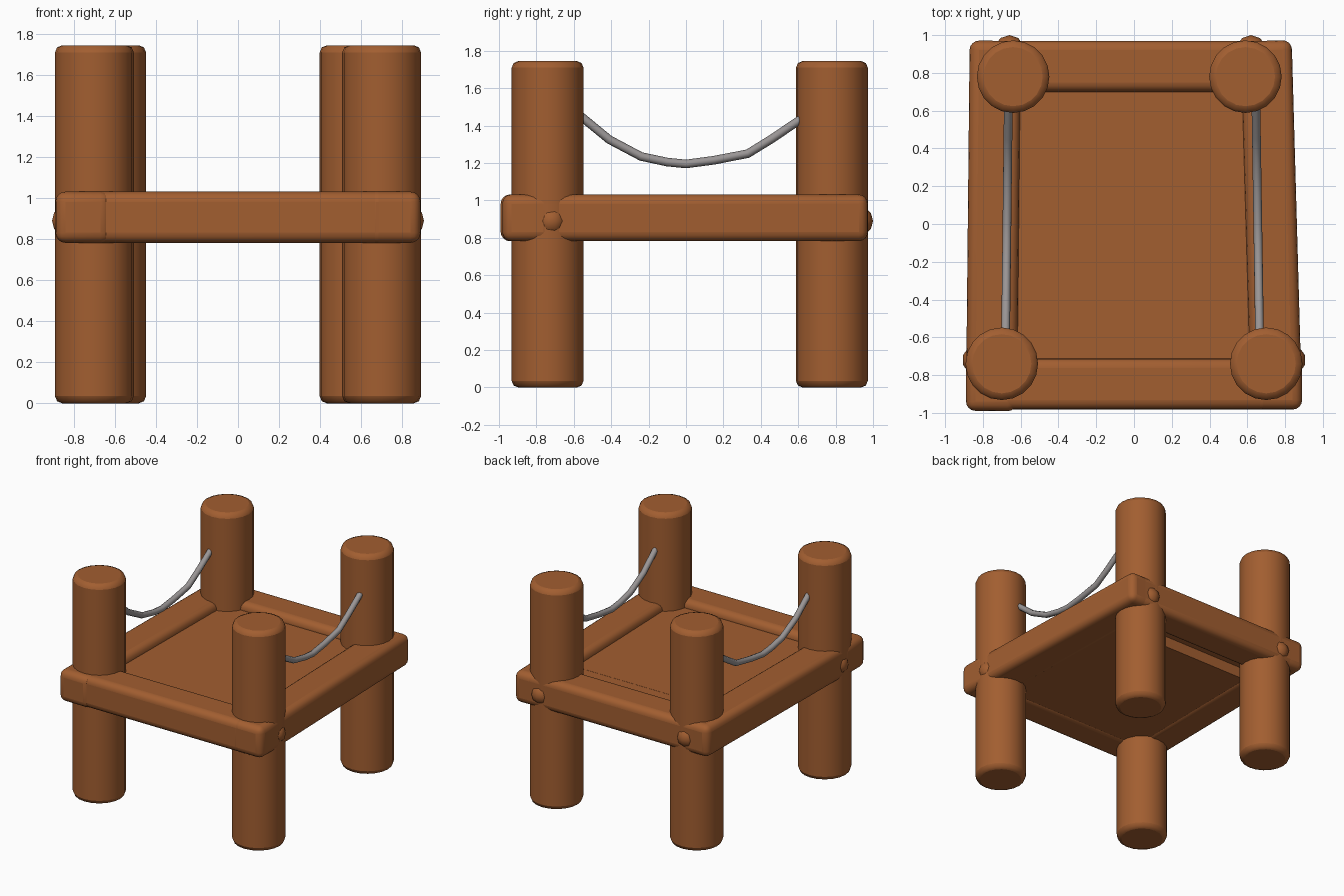
import bpy, math
from mathutils import Vector

if "Cube" in bpy.data.objects:
    bpy.data.objects.remove(bpy.data.objects["Cube"])


def material(name, rgb):
    m = bpy.data.materials.new(name)
    m.diffuse_color = (*rgb, 1)
    m.use_nodes = True
    m.node_tree.nodes["Principled BSDF"].inputs["Base Color"].default_value = m.diffuse_color
    return m


wood = material("brown wood", (0.36, 0.112, 0.03))
metal = material("grey metal", (0.32, 0.30, 0.30))


def finish(o, name, mat, angle=50):
    o.name = name
    o.data.materials.append(mat)
    bpy.ops.object.shade_smooth_by_angle(angle=math.radians(angle))
    return o


def soften(o, width, segments):
    mod = o.modifiers.new("soft edges", 'BEVEL')
    mod.width = width
    mod.segments = segments
    mod.limit_method = 'ANGLE'
    mod.angle_limit = math.radians(50)


def post(name, x, y, r=0.192, h=1.745):
    bpy.ops.mesh.primitive_cylinder_add(vertices=20, radius=r, depth=h, location=(x, y, h / 2))
    o = finish(bpy.context.object, name, wood)
    soften(o, 0.035, 2)


def beam(name, a, b, width=0.25, height=0.25):
    """Squared timber with rounded edges between two points."""
    a, b = Vector(a), Vector(b)
    d = b - a
    bpy.ops.mesh.primitive_cube_add(size=1, location=(a + b) / 2)
    o = bpy.context.object
    o.scale = (d.length, width, height)
    bpy.ops.object.transform_apply(location=False, rotation=False, scale=True)
    o.rotation_euler.z = math.atan2(d.y, d.x)
    finish(o, name, wood)
    soften(o, 0.05, 4)


def slab(name, x0, x1, y0, y1, z0, z1):
    bpy.ops.mesh.primitive_cube_add(size=1, location=((x0 + x1) / 2, (y0 + y1) / 2, (z0 + z1) / 2))
    o = bpy.context.object
    o.scale = (x1 - x0, y1 - y0, z1 - z0)
    finish(o, name, wood, 30)


# Four upright posts
posts = {"front_left": (-0.70, -0.74), "front_right": (0.70, -0.74),
         "back_left": (-0.64, 0.78), "back_right": (0.59, 0.78)}
for n, (x, y) in posts.items():
    post(n + "_post", x, y)

# Timber frame around the deck
Z = 0.907
beam("front_beam", (-0.89, -0.847, Z), (0.89, -0.847, Z), 0.27)
beam("back_beam", (-0.87, 0.835, Z), (0.83, 0.835, Z), 0.27)
beam("left_beam", (-0.755, -0.99, Z), (-0.735, 0.97, Z), 0.27)
beam("right_beam", (0.755, -0.98, Z), (0.70, 0.97, Z), 0.27)

# Small knots where the posts meet the frame
for i, (x, y) in enumerate([(-0.83, -0.72), (0.83, -0.72), (-0.66, 0.92), (0.62, 0.92)]):
    bpy.ops.mesh.primitive_uv_sphere_add(segments=10, ring_count=6, radius=0.08,
                                         location=(x, y, 0.89))
    finish(bpy.context.object, f"knot_{i + 1}", wood)

# Deck set below the top of the frame, with a thinner strip at the back
slab("deck", -0.72, 0.68, -0.82, 0.56, 0.792, 0.975)
slab("deck_back_strip", -0.70, 0.67, 0.54, 0.82, 0.88, 0.974)


# Sagging side cables
def cable(name, x0, x1):
    pts = [(-0.62, 1.50), (-0.55, 1.44), (-0.41, 1.325), (-0.24, 1.235), (-0.10, 1.205),
           (0.0, 1.195), (0.15, 1.215), (0.33, 1.25), (0.46, 1.33), (0.60, 1.425), (0.66, 1.465)]
    cu = bpy.data.curves.new(name, 'CURVE')
    cu.dimensions = '3D'
    cu.bevel_depth = 0.023
    cu.bevel_resolution = 2
    cu.use_fill_caps = True
    s = cu.splines.new('POLY')
    s.points.add(len(pts) - 1)
    for p, (y, z) in zip(s.points, pts):
        t = (y + 0.62) / 1.28
        p.co = (x0 + (x1 - x0) * t, y, z, 1)
    o = bpy.data.objects.new(name, cu)
    bpy.context.collection.objects.link(o)
    bpy.ops.object.select_all(action='DESELECT')
    o.select_set(True)
    bpy.context.view_layer.objects.active = o
    bpy.ops.object.convert(target='MESH')
    finish(bpy.context.object, name, metal, 60)


cable("left_cable", -0.68, -0.665)
cable("right_cable", 0.665, 0.645)
